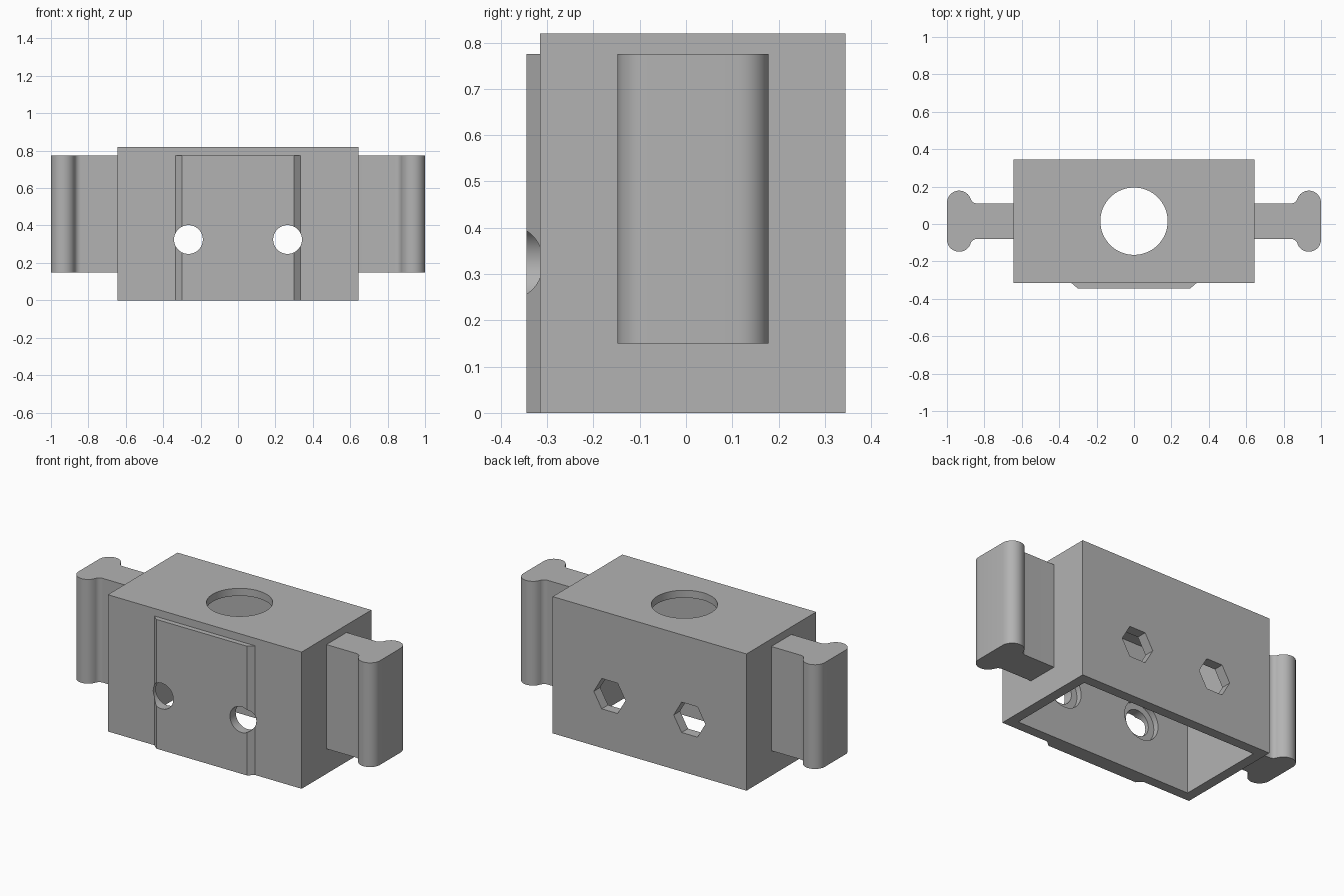
import bpy, bmesh
from math import pi, sin, cos, radians
from mathutils import Matrix, Vector

if "Cube" in bpy.data.objects:
    bpy.data.objects.remove(bpy.data.objects["Cube"])

grey = bpy.data.materials.new("plain_grey")
grey.use_nodes = True
COLOUR = (0.45, 0.45, 0.45, 1)
grey.diffuse_color = COLOUR
grey.node_tree.nodes["Principled BSDF"].inputs["Base Color"].default_value = COLOUR


def prism(name, outline, bottom, top):
    """Extrude an XY outline between two heights."""
    bm = bmesh.new()
    face = bm.faces.new([bm.verts.new((x, y, bottom)) for x, y in outline])
    new = bmesh.ops.extrude_face_region(bm, geom=[face])["geom"]
    bmesh.ops.translate(bm, verts=[v for v in new if isinstance(v, bmesh.types.BMVert)],
                        vec=(0, 0, top - bottom))
    bmesh.ops.recalc_face_normals(bm, faces=bm.faces)
    mesh = bpy.data.meshes.new(name)
    bm.to_mesh(mesh)
    bm.free()
    obj = bpy.data.objects.new(name, mesh)
    mesh.materials.append(grey)
    bpy.context.collection.objects.link(obj)
    return obj


def rect(x0, x1, y0, y1):
    return [(x0, y0), (x1, y0), (x1, y1), (x0, y1)]


def arc(cx, cy, r, start, end, steps=12):
    angles = [radians(start + (end - start) * i / steps) for i in range(steps + 1)]
    return [(cx + r * cos(a), cy + r * sin(a)) for a in angles]


def disc(r, sides, cx=0, cy=0):
    return arc(cx, cy, r, 0, 360, sides)[:-1]


def bore(outline, x, z, y0, y1):
    """Cutter running along y from y0 to y1."""
    obj = prism("cutter", outline, -y1, -y0)
    obj.data.transform(Matrix.Translation((x, 0, z)) @ Matrix.Rotation(pi / 2, 4, "X"))
    return obj


def cut(target, cutter):
    cutter.hide_render = True
    mod = target.modifiers.new("cut", "BOOLEAN")
    mod.operation, mod.solver, mod.object = "DIFFERENCE", "EXACT", cutter
    bpy.context.view_layer.objects.active = target
    bpy.ops.object.modifier_apply(modifier=mod.name)
    bpy.data.objects.remove(cutter)


# Hollow housing, open underneath
X, BACK, FRONT, TOP, WALL, LEDGE = 0.643, 0.345, -0.315, 0.82, 0.06, 0.775
MID = (BACK + FRONT) / 2
housing = prism("housing", rect(-X, X, FRONT, BACK), 0, TOP)
cut(housing, prism("cutter", rect(-X + WALL, X - WALL, FRONT + WALL, BACK - WALL), -0.1, LEDGE))
cut(housing, prism("cutter", disc(0.18, 64, 0, MID), 0.5, 1))

# Raised front plate with bevelled sides
plate = prism("front_plate", [(-0.335, FRONT), (-0.3, -0.345), (0.3, -0.345), (0.335, FRONT)],
              0, LEDGE)

# Bolt holes with inner counterbores in front, hexagonal holes behind
for x in (-0.265, 0.265):
    for part in (housing, plate):
        cut(part, bore(disc(0.077, 48), x, 0.325, -0.5, 0))
    cut(housing, bore(disc(0.115, 48), x, 0.325, -0.29, 0))
    cut(housing, bore(disc(0.105, 6), x, 0.325, 0.1, 0.5))

# Side rails: a web ending in a rounded flange
parts = [housing, plate]
HALF, R, F = 0.095, 0.065, 0.035
cx, cy = 1 - R, 0.0985
dy = HALF + F - cy
fx = cx - ((R + F) ** 2 - dy ** 2) ** 0.5
touch = math_angle = Vector((cx - fx, -dy)).angle_signed(Vector((1, 0)))
deg = touch * 180 / pi
upper = arc(cx, cy, R, 0, 180 + deg) + arc(fx, HALF + F, F, deg, -90)
upper.append((X - 0.01, HALF))
lower = [(x, -y) for x, y in reversed(upper)]
for name, side in (("left_rail", 1), ("right_rail", -1)):
    parts.append(prism(name, [(side * x, MID + y) for x, y in upper + lower], 0.15, LEDGE))

# Smooth round walls, keep the corners crisp
bpy.ops.object.select_all(action="DESELECT")
for part in parts:
    part.select_set(True)
bpy.context.view_layer.objects.active = housing
bpy.ops.object.shade_smooth_by_angle(angle=radians(30))
